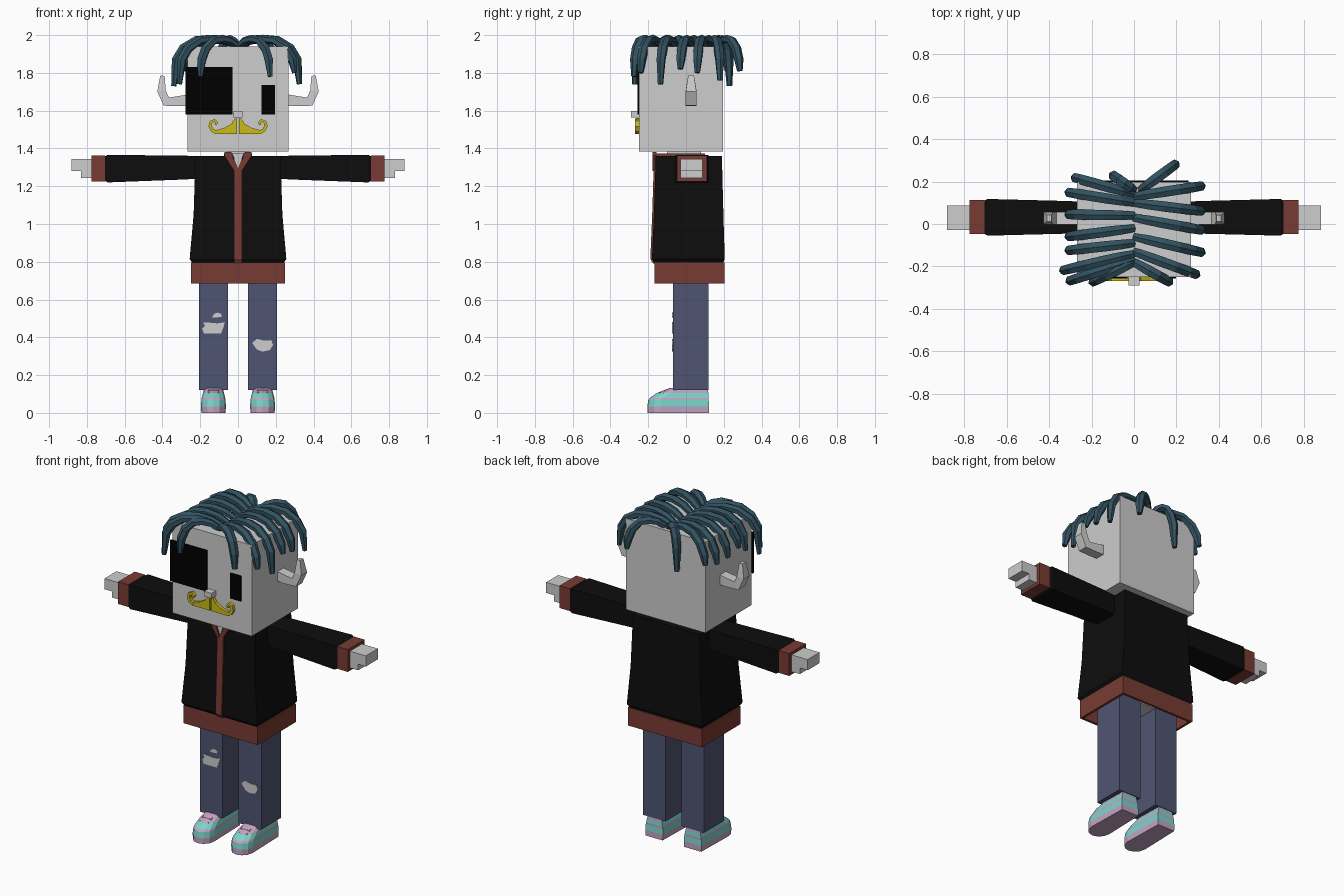
import bpy, bmesh, math
from mathutils import Vector

cube = bpy.data.objects.get("Cube")
if cube:
    bpy.data.objects.remove(cube)


def material(name, *rgb):
    m = bpy.data.materials.new(name)
    m.use_nodes = True
    m.diffuse_color = (*rgb, 1)
    m.node_tree.nodes["Principled BSDF"].inputs["Base Color"].default_value = (*rgb, 1)
    return m


skin = material("pale skin", .61, .61, .61)
black = material("jacket black", .004, .004, .004)
pitch = material("eye black", 0, 0, 0)
rust = material("rust trim", .19, .044, .033)
denim = material("denim blue", .078, .09, .17)
gold = material("gold", .6, .5, .01)
hair = material("dark teal hair", .032, .085, .12)
mint = material("shoe mint", .2, .66, .6)
pink = material("shoe pink", .55, .37, .54)


def loft(name, rings, mat, band_mats=None):
    """Join matching rings of points, with both ends capped."""
    bm = bmesh.new()
    loops = [[bm.verts.new(p) for p in ring] for ring in rings]
    n = len(loops[0])
    for k, (a, b) in enumerate(zip(loops, loops[1:])):
        for i in range(n):
            j = (i + 1) % n
            face = bm.faces.new((a[i], a[j], b[j], b[i]))
            face.material_index = k if band_mats else 0
    bm.faces.new(loops[0])
    bm.faces.new(loops[-1]).material_index = len(band_mats) - 1 if band_mats else 0
    bmesh.ops.recalc_face_normals(bm, faces=bm.faces)
    mesh = bpy.data.meshes.new(name)
    bm.to_mesh(mesh)
    bm.free()
    for m in band_mats or [mat]:
        mesh.materials.append(m)
    obj = bpy.data.objects.new(name, mesh)
    bpy.context.collection.objects.link(obj)
    return obj


def rect_z(z, x0, x1, y0, y1):
    return [(x0, y0, z), (x1, y0, z), (x1, y1, z), (x0, y1, z)]


def rect_x(x, y0, y1, z0, z1):
    return [(x, y0, z0), (x, y1, z0), (x, y1, z1), (x, y0, z1)]


def box(name, mat, x0, x1, y0, y1, z0, z1):
    return loft(name, [rect_z(z0, x0, x1, y0, y1), rect_z(z1, x0, x1, y0, y1)], mat)


def plate(name, mat, outline, y, depth):
    """Extrude an x-z outline forward from y."""
    return loft(name, [[(x, yy, z) for x, z in outline] for yy in (y, y - depth)], mat)


def sweep(name, mat, path, side, widths, depths, sides, turn=0):
    """Tube along a path; widths run along the side vector."""
    path = [Vector(p) for p in path]
    rings = []
    for i, p in enumerate(path):
        ahead = path[min(i + 1, len(path) - 1)] - path[max(i - 1, 0)]
        up = ahead.cross(side).normalized()
        angles = [turn + math.tau * k / sides for k in range(sides)]
        rings.append([p + side * widths[i] * math.cos(a) + up * depths[i] * math.sin(a)
                      for a in angles])
    return loft(name, rings, mat)


# Head and face
box("head", skin, -.268, .268, -.25, .197, 1.385, 1.94)
box("eye_patch", pitch, -.277, -.03, -.258, -.249, 1.58, 1.83)
box("left_eye", pitch, .125, .197, -.256, -.249, 1.58, 1.735)
box("nose", skin, -.025, .025, -.29, -.25, 1.565, 1.597)
box("neck", skin, -.055, .055, -.1, .08, 1.3, 1.39)

# Jacket body, zip band, collar and hem
torso = [(.79, .24, -.165, .195), (.815, .256, -.18, .205),
         (1.05, .235, -.17, .198), (1.36, .225, -.16, .19)]
loft("jacket_body", [rect_z(z, -w, w, f, b) for z, w, f, b in torso], black)
loft("zip_band", [rect_z(z, -.021, .021, f - .009, f + .02) for z, w, f, b in torso], rust)
box("collar", rust, -.075, .075, -.155, .1, 1.355, 1.372)
plate("neck_opening", skin, [(0, 1.295), (.032, 1.375), (-.032, 1.375)], -.165, .007)
hem = [(.795, 0), (.685, 0), (.685, .015), (.775, .015)]
loft("jacket_hem", [rect_z(z, t - .25, .25 - t, t - .167, .203 - t) for z, t in hem], rust)
box("hips", skin, -.2, .2, -.065, .115, .735, .8)

# Moustache curl path
curl = [(.115, 1.486), (.137, 1.496), (.148, 1.518), (.143, 1.54),
        (.125, 1.548), (.113, 1.536), (.12, 1.525)]
half_moustache = [(.004, 1.56), (.018, 1.557), (.035, 1.53), (.075, 1.508),
                  (.12, 1.496), (.122, 1.476), (.004, 1.476)]

# Shoe levels: height, toe position, half width, heel position
shoe_levels = [(0, -.205, .064, .122), (.034, -.205, .066, .122), (.068, -.2, .064, .12),
               (.08, -.19, .062, .12), (.105, -.155, .056, .118), (.132, -.085, .05, .115)]


def shoe_ring(cx, z, toe, w, heel):
    pts = [(cx + w * math.cos(a), toe + .07 - .07 * math.sin(a), z)
           for a in [math.pi * k / 6 for k in range(7)]]
    return pts + [(cx - w * .9, heel, z), (cx + w * .9, heel, z)]


# Paired parts
for s, label in ((1, "left"), (-1, "right")):
    sleeve = [(.2, -.04, .1, 1.24, 1.36), (.3, -.045, .108, 1.235, 1.362),
              (.69, -.055, .118, 1.22, 1.366), (.71, -.045, .108, 1.23, 1.355)]
    loft(label + "_sleeve", [rect_x(s * x, *r) for x, *r in sleeve], black)
    cuff = (-.048, .112, 1.226, 1.362)
    loft(label + "_cuff", [rect_x(s * .705, *cuff), rect_x(s * .775, *cuff)], rust)
    hand = [(.77, 1.243), (.83, 1.243), (.83, 1.28), (.882, 1.28), (.882, 1.345), (.77, 1.345)]
    plate(label + "_hand", skin, [(s * x, z) for x, z in hand], .088, .116)

    horn = [(.25, 1.657), (.32, 1.65), (.38, 1.648), (.405, 1.705), (.4, 1.785)]
    sweep(label + "_horn", skin, [(s * x, .027, z) for x, z in horn], Vector((0, 1, 0)),
          [.042, .042, .042, .04, .022], [.043, .037, .036, .032, .016], 4, math.pi / 4)

    plate(label + "_moustache", gold, [(s * x, z) for x, z in half_moustache], -.25, .018)
    sweep(label + "_moustache_curl", gold, [(s * x, -.26, z) for x, z in curl],
          Vector((0, 1, 0)), [.014] * 7, [.014, .013, .012, .011, .011, .011, .008],
          4, math.pi / 4)
    plate(label + "_collar_flap", rust, [(s * x, z) for x, z in
          [(.004, 1.28), (.02, 1.28), (.072, 1.362), (.07, 1.382), (.034, 1.38)]], -.155, .022)

    x0, x1 = sorted((s * .054, s * .206))
    box(label + "_trouser_leg", denim, x0, x1, -.07, .12, .12, .8)

    cx = s * .13
    loft(label + "_shoe", [shoe_ring(cx, *lv) for lv in shoe_levels], None,
         [pink, mint, pink, mint, pink])
    for y, z in ((-.132, .107), (-.105, .12)):
        lace = [(cx + dx, y - .012 * k, z - .005 * k + .005) for dx, k in
                ((-.03, 0), (.03, 0), (.03, 1), (-.03, 1))]
        loft(label + "_lace", [lace, [(x, yy, zz - .008) for x, yy, zz in lace]], pink)

# Torn patches on the jeans
tears = {
    "right_knee_tear": [(-.19, .445), (-.18, .42), (-.09, .42), (-.078, .45), (-.07, .48),
                        (-.11, .474), (-.15, .478), (-.185, .48), (-.175, .462)],
    "right_small_tear": [(-.138, .505), (-.085, .507), (-.09, .525), (-.11, .531), (-.125, .525)],
    "left_knee_tear": [(.075, .37), (.1, .335), (.13, .324), (.168, .332), (.186, .36),
                       (.175, .385), (.14, .382), (.1, .392)],
}
for name, outline in tears.items():
    plate(name, skin, outline, -.069, .004)

# Hair locks: root x, root y, tip x, tip y, tip height
locks = [
    (0, .13, .325, .18, 1.76), (0, .1, .325, .06, 1.8), (0, .03, .325, -.03, 1.82),
    (0, -.06, .325, -.135, 1.74), (0, -.13, .3, -.24, 1.8), (0, -.18, .17, -.275, 1.78),
    (.03, .16, .2, .285, 1.81),
    (0, .1, -.315, .15, 1.8), (0, .04, -.315, .045, 1.8), (0, -.02, -.315, -.06, 1.82),
    (0, -.09, -.315, -.125, 1.78), (0, -.14, -.34, -.22, 1.73), (0, -.17, -.31, -.27, 1.74),
    (0, -.18, -.2, -.275, 1.78), (0, .14, -.285, .22, 1.81), (0, .16, -.1, .23, 1.73),
]
arch = [(0, 1.942), (.2, 1.97), (.42, 1.98), (.65, 1.972), (.85, 1.93), (.96, 1.87)]
for x0, y0, x1, y1, tip in locks:
    root, run = Vector((x0, y0, 0)), Vector((x1 - x0, y1 - y0, 0))
    path = [root + run * t + Vector((0, 0, z)) for t, z in arch]
    path.append(root + run + Vector((0, 0, tip)))
    side = run.cross(Vector((0, 0, 1))).normalized()
    sweep("hair_lock", hair, path, side, [.02, .026, .028, .028, .027, .025, .015],
          [.016, .02, .022, .023, .025, .025, .014], 6, math.pi / 6)
